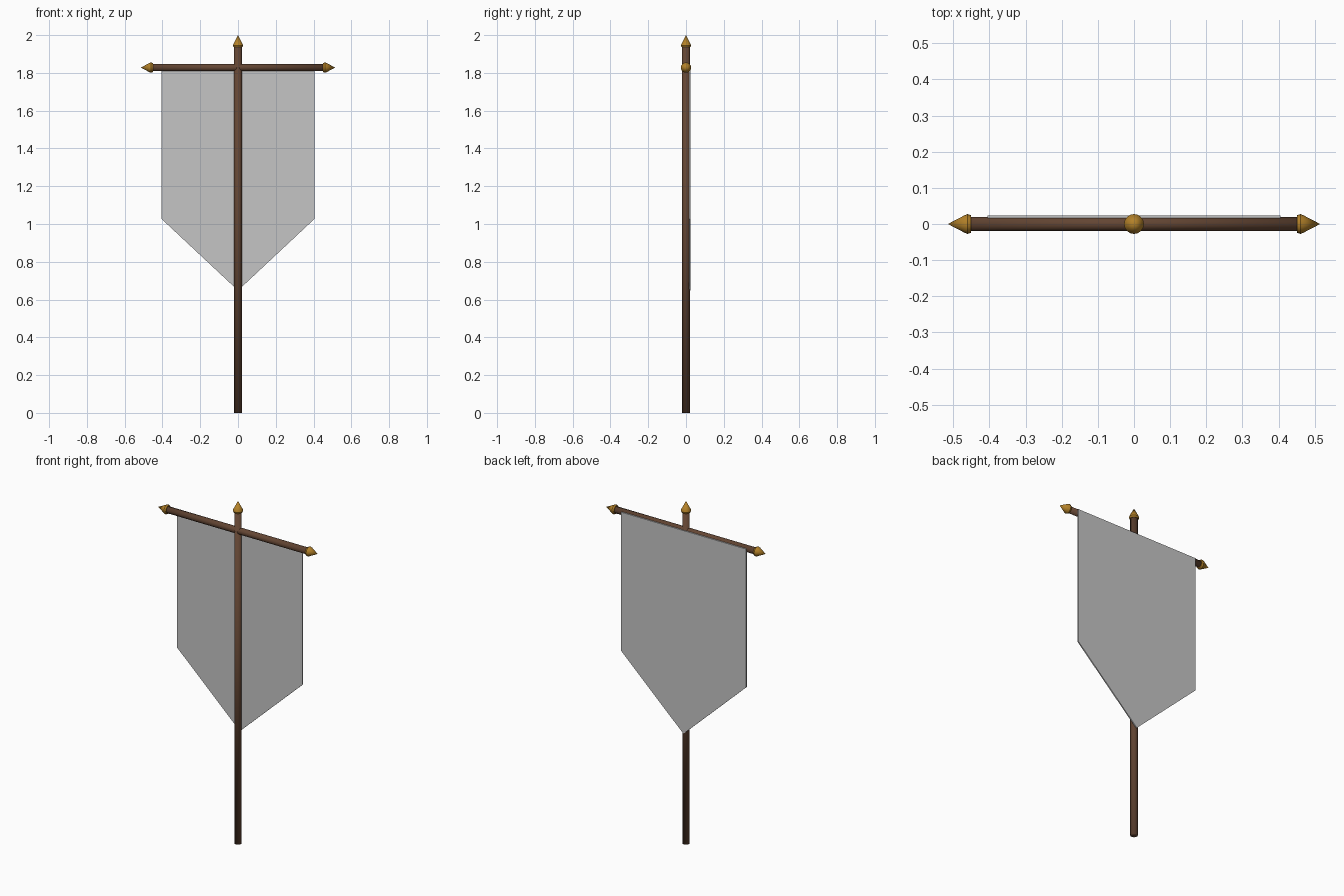
import bpy, bmesh, math
from mathutils import Matrix

if "Cube" in bpy.data.objects:
    bpy.data.objects.remove(bpy.data.objects["Cube"])


def material(name, rgb):
    m = bpy.data.materials.new(name)
    m.diffuse_color = (*rgb, 1)
    m.use_nodes = True
    m.node_tree.nodes["Principled BSDF"].inputs["Base Color"].default_value = m.diffuse_color
    return m


wood = material("dark_wood", (0.125, 0.060, 0.033))
gold = material("aged_gold", (0.45, 0.22, 0.022))
cloth = material("grey_cloth", (0.56, 0.56, 0.56))


def finish(bm, name, mat, smooth):
    bmesh.ops.recalc_face_normals(bm, faces=bm.faces)
    for f in bm.faces:
        f.smooth = smooth
    mesh = bpy.data.meshes.new(name)
    bm.to_mesh(mesh)
    bm.free()
    mesh.materials.append(mat)
    ob = bpy.data.objects.new(name, mesh)
    bpy.context.collection.objects.link(ob)
    return ob


def lathe(name, profile, mat, matrix=Matrix(), segments=16):
    """Revolve (radius, height) points around z, then place with matrix."""
    bm = bmesh.new()
    vs = [bm.verts.new((r, 0, z)) for r, z in profile]
    edges = [bm.edges.new(p) for p in zip(vs, vs[1:])]
    bmesh.ops.spin(bm, geom=vs + edges, axis=(0, 0, 1), cent=(0, 0, 0),
                   angle=math.tau, steps=segments, use_duplicate=False)
    bmesh.ops.remove_doubles(bm, verts=bm.verts, dist=1e-5)
    bm.transform(matrix)
    return finish(bm, name, mat, True)


BAR_Z = 1.828
SIDE = {"left": -1, "right": 1}

# Upright pole and crossbar
lathe("pole", [(0, 0), (0.02, 0), (0.02, 1.945), (0, 1.945)], wood)
across = Matrix.Translation((0, 0, BAR_Z)) @ Matrix.Rotation(math.pi / 2, 4, 'Y')
lathe("crossbar", [(0, -0.458), (0.019, -0.458), (0.019, 0.458), (0, 0.458)], wood, across)

# Pointed finials on the pole top and both bar ends
tip = [(0, 0), (0.024, 0), (0.0275, 0.009), (0.0245, 0.017), (0, 0.064)]
lathe("top_finial", tip, gold, Matrix.Translation((0, 0, 1.936)))
for side, s in SIDE.items():
    lathe(side + "_finial", tip, gold,
          Matrix.Translation((s * 0.451, 0, BAR_Z)) @ Matrix.Rotation(s * math.pi / 2, 4, 'Y'))

# Pointed hanging banner behind the pole
bm = bmesh.new()
outline = [(-0.405, 1.836), (0.405, 1.836), (0.405, 1.027), (0, 0.648), (-0.405, 1.027)]
face = bm.faces.new([bm.verts.new((x, 0.017, z)) for x, z in outline])
ext = bmesh.ops.extrude_face_region(bm, geom=[face], use_keep_orig=True)
bmesh.ops.translate(bm, vec=(0, 0.007, 0),
                    verts=[g for g in ext["geom"] if isinstance(g, bmesh.types.BMVert)])
finish(bm, "banner", cloth, False)

# Keep hard rims on the finials
bpy.ops.object.select_all(action='DESELECT')
for ob in bpy.data.objects:
    if "finial" in ob.name:
        ob.select_set(True)
        bpy.context.view_layer.objects.active = ob
bpy.ops.object.shade_smooth_by_angle(angle=math.radians(40))
